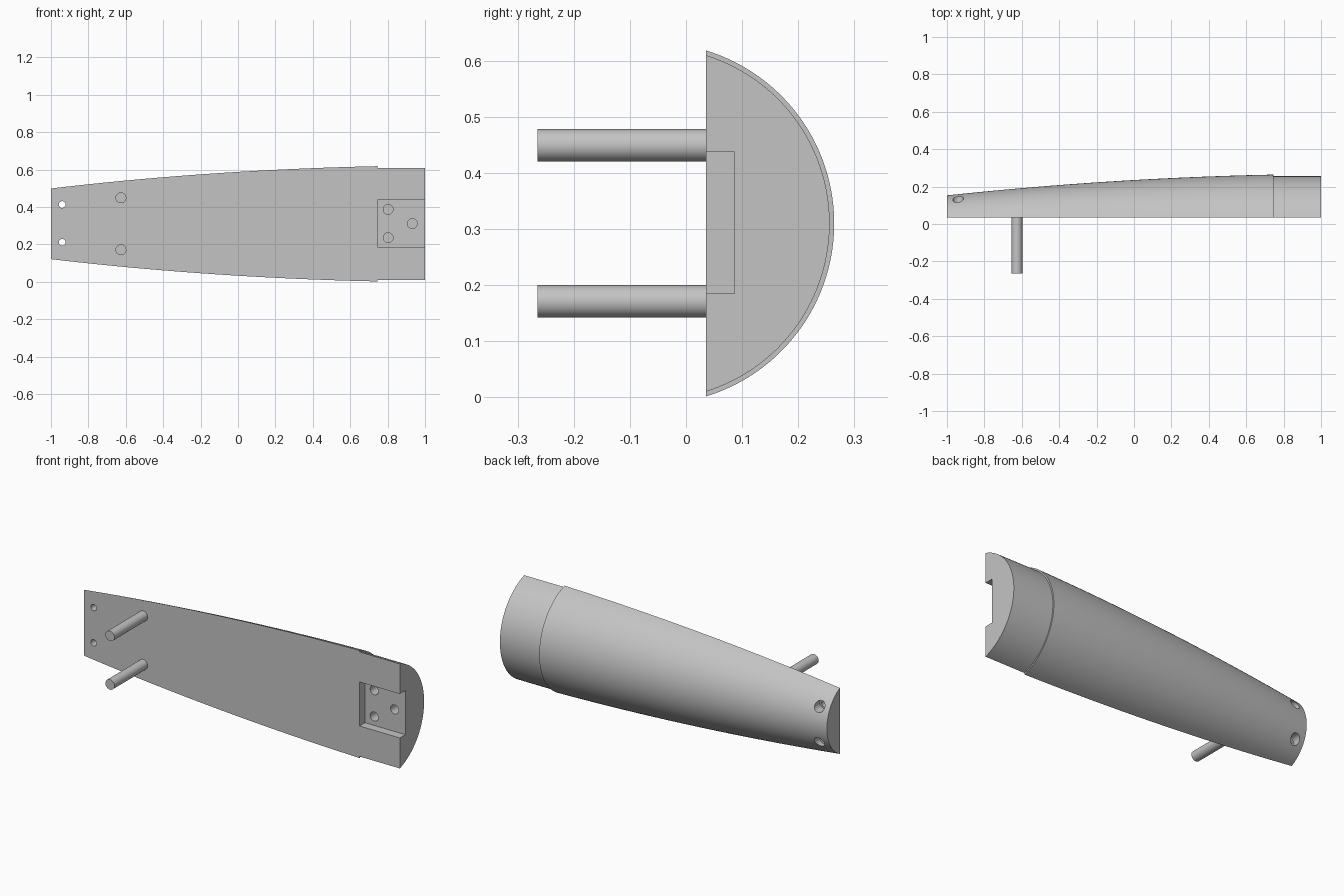
import bpy, bmesh, math
from mathutils import Vector

cube = bpy.data.objects.get("Cube")
if cube:
    bpy.data.objects.remove(cube, do_unlink=True)

FLAT_Y = 0.036          # plane of the flat face
AXIS_Y, AXIS_Z = -0.058, 0.31   # axis of the turned outer shape
SHOULDER = 0.745
ARC_STEPS = 72

grey = bpy.data.materials.new("plain grey")
grey.use_nodes = True
colour = (0.55, 0.55, 0.55, 1)
grey.diffuse_color = colour
grey.node_tree.nodes["Principled BSDF"].inputs["Base Color"].default_value = colour


def make_object(name, bm):
    bmesh.ops.recalc_face_normals(bm, faces=bm.faces)
    mesh = bpy.data.meshes.new(name)
    bm.to_mesh(mesh)
    bm.free()
    mesh.materials.append(grey)
    obj = bpy.data.objects.new(name, mesh)
    bpy.context.collection.objects.link(obj)
    return obj


def activate(obj):
    bpy.ops.object.select_all(action='DESELECT')
    obj.select_set(True)
    bpy.context.view_layer.objects.active = obj


def smooth(obj):
    activate(obj)
    bpy.ops.object.shade_smooth_by_angle(angle=math.radians(30))


def rod(name, x, z, radius, y0, y1):
    """Cylinder running along y."""
    bpy.ops.mesh.primitive_cylinder_add(
        vertices=40, radius=radius, depth=y1 - y0,
        location=(x, (y0 + y1) / 2, z), rotation=(math.pi / 2, 0, 0))
    obj = bpy.context.object
    obj.name = name
    obj.data.materials.append(grey)
    return obj


def box(name, low, high):
    low, high = Vector(low), Vector(high)
    bpy.ops.mesh.primitive_cube_add(size=1, location=(low + high) / 2)
    obj = bpy.context.object
    obj.name = name
    obj.scale = high - low
    obj.data.materials.append(grey)
    return obj


def cut(target, cutter):
    cutter.hide_render = True
    mod = target.modifiers.new("cut", 'BOOLEAN')
    mod.operation = 'DIFFERENCE'
    mod.solver = 'EXACT'
    mod.object = cutter
    activate(target)
    bpy.ops.object.modifier_apply(modifier=mod.name)
    bpy.data.objects.remove(cutter, do_unlink=True)


# Half body: bulging taper, then a narrower neck
def body_radius(x):
    return 0.293 + 0.0574 * x - 0.0246 * x * x


count = 24
stations = []
for i in range(count + 1):
    x = -1 + (SHOULDER + 1) * i / count
    stations.append((x, body_radius(x)))
stations += [(SHOULDER, 0.314), (1, 0.314)]

bm = bmesh.new()
rings = []
for x, r in stations:
    half = math.acos((FLAT_Y - AXIS_Y) / r)
    ring = []
    for j in range(ARC_STEPS + 1):
        a = half * (2 * j / ARC_STEPS - 1)
        ring.append(bm.verts.new((x, AXIS_Y + r * math.cos(a),
                                  AXIS_Z + r * math.sin(a))))
    rings.append(ring)
for a, b in zip(rings, rings[1:]):
    for j in range(ARC_STEPS):
        bm.faces.new((a[j], a[j + 1], b[j + 1], b[j]))
bm.faces.new(rings[0])
bm.faces.new(rings[-1])
bm.faces.new([r[0] for r in rings] + [r[-1] for r in reversed(rings)])
body = make_object("half_body", bm)

# Rectangular pocket in the neck with three blind holes
cut(body, box("pocket_cutter", (SHOULDER, -0.1, 0.185), (1.1, 0.086, 0.437)))
for x, z in ((0.803, 0.387), (0.803, 0.236), (0.932, 0.311)):
    cut(body, rod("blind_hole_cutter", x, z, 0.026, 0.06, 0.17))

# Counterbored screw holes at the narrow end
for side in (-1, 1):
    z = AXIS_Z + 0.002 + side * 0.101
    cut(body, rod("screw_hole_cutter", -0.94, z, 0.018, -0.1, 0.3))
    cut(body, rod("counterbore_cutter", -0.94, z, 0.029, 0.09, 0.3))
smooth(body)

# Locating pegs
for name, side in (("lower_peg", -1), ("upper_peg", 1)):
    smooth(rod(name, -0.626, AXIS_Z + side * 0.139, 0.029, -0.265, FLAT_Y + 0.005))
